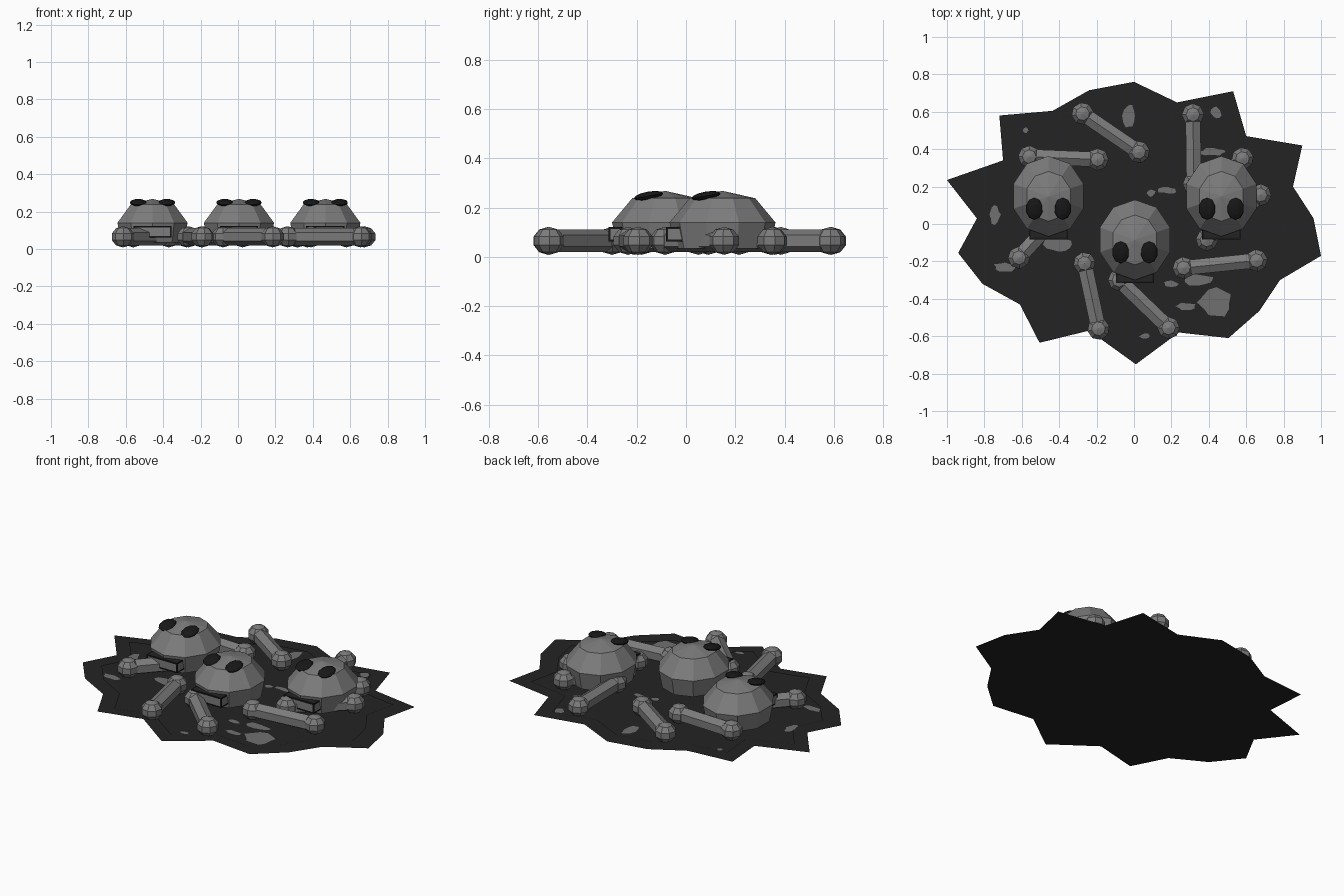
import bpy, bmesh, math, random
from mathutils import Vector, Matrix

if "Cube" in bpy.data.objects:
    bpy.data.objects.remove(bpy.data.objects["Cube"])

random.seed(4)


def material(name, v):
    m = bpy.data.materials.new(name)
    m.diffuse_color = (v, v, v, 1)
    m.use_nodes = True
    m.node_tree.nodes["Principled BSDF"].inputs["Base Color"].default_value = m.diffuse_color
    return m


BONE = material("bone_grey", 0.2)
GROUND = material("charcoal", 0.017)
BLACK = material("black", 0.009)
PATCH = material("patch_grey", 0.16)


def finish(name, bm, mats):
    bmesh.ops.recalc_face_normals(bm, faces=bm.faces) if name[:4] != "flat" else None
    me = bpy.data.meshes.new(name)
    bm.to_mesh(me)
    bm.free()
    for m in mats:
        me.materials.append(m)
    ob = bpy.data.objects.new(name, me)
    bpy.context.collection.objects.link(ob)
    return ob


def flat_polygon(name, points, z, mat):
    """Single upward-facing polygon."""
    bm = bmesh.new()
    f = bm.faces.new([bm.verts.new((x, y, z)) for x, y in points])
    f.normal_update()
    if f.normal.z < 0:
        f.normal_flip()
    finish("flat_" + name, bm, [mat])


# Jagged ground sheet with a smaller sheet just above it
OUTLINE = [(0, .76), (.23, .65), (.53, .71), (.60, .47), (.90, .42), (.85, .20),
           (.96, .03), (1, -.17), (.78, -.30), (.67, -.465), (.505, -.61), (.24, -.58),
           (.01, -.75), (-.24, -.57), (-.505, -.635), (-.61, -.43), (-.81, -.32),
           (-.94, -.155), (-.84, .03), (-1, .235), (-.70, .34), (-.72, .58),
           (-.435, .605), (-.24, .715)]
flat_polygon("ground_outer", OUTLINE, 0, GROUND)
flat_polygon("ground_inner", [(x * .88, y * .88) for x, y in OUTLINE], .004, GROUND)

# Irregular pale patches on the ground: x, y, half width, half depth
PATCHES = [(-.025, .58, .035, .07), (.44, .595, .03, .03), (-.745, .05, .03, .05),
           (-.58, .50, .015, .015), (.44, -.42, .09, .085), (.34, -.30, .09, .03),
           (.18, .18, .05, .018), (.09, .165, .025, .018), (.06, -.60, .03, .016),
           (-.69, -.23, .06, .025), (-.40, -.11, .08, .045), (.28, -.44, .05, .02),
           (.20, -.32, .04, .016), (.42, .385, .07, .02)]
for i, (x, y, a, b) in enumerate(PATCHES):
    pts = []
    for k in range(12):
        t = k * math.tau / 12
        r = random.uniform(.75, 1.15)
        pts.append((x + a * r * math.cos(t), y + b * r * math.sin(t)))
    flat_polygon(f"patch_{i}", pts, .007, PATCH)


# Long bones: six-sided shaft with a faceted knob at each end
def long_bone(name, x1, y1, x2, y2):
    bm = bmesh.new()
    a, b = Vector((x1, y1, .065)), Vector((x2, y2, .065))
    d = b - a
    turn = Matrix.Rotation(math.atan2(d.y, d.x), 4, 'Z')
    lay = Matrix.Rotation(math.pi / 2, 4, 'Y') @ Matrix.Rotation(math.pi / 6, 4, 'Z')
    bmesh.ops.create_cone(bm, cap_ends=True, segments=6, radius1=.046, radius2=.046,
                          depth=d.length,
                          matrix=Matrix.Translation((a + b) / 2) @ turn @ lay)
    for p in (a, b):
        bmesh.ops.create_uvsphere(bm, u_segments=8, v_segments=5, radius=.063,
                                  matrix=Matrix.Translation(p) @ turn
                                  @ Matrix.Diagonal((1, 1, .9, 1)))
    finish(name, bm, [BONE])


BONES = [(-.275, .59, .025, .385), (-.56, .36, -.195, .345), (.315, .585, .32, .215),
         (.58, .35, .37, .05), (.675, .155, .39, -.085), (.265, -.235, .655, -.195),
         (-.265, -.21, -.19, -.56), (-.08, -.30, .185, -.555), (-.615, -.18, -.37, .09)]
for i, ends in enumerate(BONES):
    long_bone(f"long_bone_{i}", *ends)


# Skull: faceted dome, two dark eye discs, bracket-like jaw
def skull(name, cx, cy):
    bm = bmesh.new()
    rings = []
    for s, z in ((.90, .035), (1, .14), (.62, .238)):
        rings.append([bm.verts.new((cx + .197 * s * math.sin(k * math.tau / 10),
                                    cy + .215 * s * math.cos(k * math.tau / 10), z))
                      for k in range(10)])
    apex = bm.verts.new((cx, cy, .268))
    for k in range(10):
        n = (k + 1) % 10
        for lo, hi in zip(rings, rings[1:]):
            bm.faces.new((lo[k], lo[n], hi[n], hi[k]))
        bm.faces.new((rings[-1][k], rings[-1][n], apex))
    bm.faces.new(rings[0])
    finish(name + "_dome", bm, [BONE])

    for side in (-1, 1):
        bm = bmesh.new()
        bmesh.ops.create_uvsphere(bm, u_segments=10, v_segments=6, radius=1,
                                  matrix=Matrix.Translation((cx + side * .076, cy - .067, .248))
                                  @ Matrix.Rotation(math.radians(10), 4, 'X')
                                  @ Matrix.Diagonal((.046, .06, .017, 1)))
        finish(f"{name}_eye_{'left' if side < 0 else 'right'}", bm, [BLACK])

    # Jaw block: black edges, charcoal top, pale sides
    bm = bmesh.new()
    bmesh.ops.create_cube(bm, size=1, matrix=Matrix.Translation((cx, cy - .185, .092))
                          @ Matrix.Diagonal((.205, .09, .06, 1)))
    for f in bm.faces:
        f.material_index = 1 if abs(f.normal.z) > .5 else 0
    inset = bmesh.ops.inset_individual(bm, faces=bm.faces[:], thickness=.012)
    for f in inset["faces"]:
        f.material_index = 2
    finish(name + "_jaw", bm, [BONE, GROUND, BLACK])


skull("left_skull", -.457, .148)
skull("right_skull", .467, .148)
skull("front_skull", .005, -.085)
